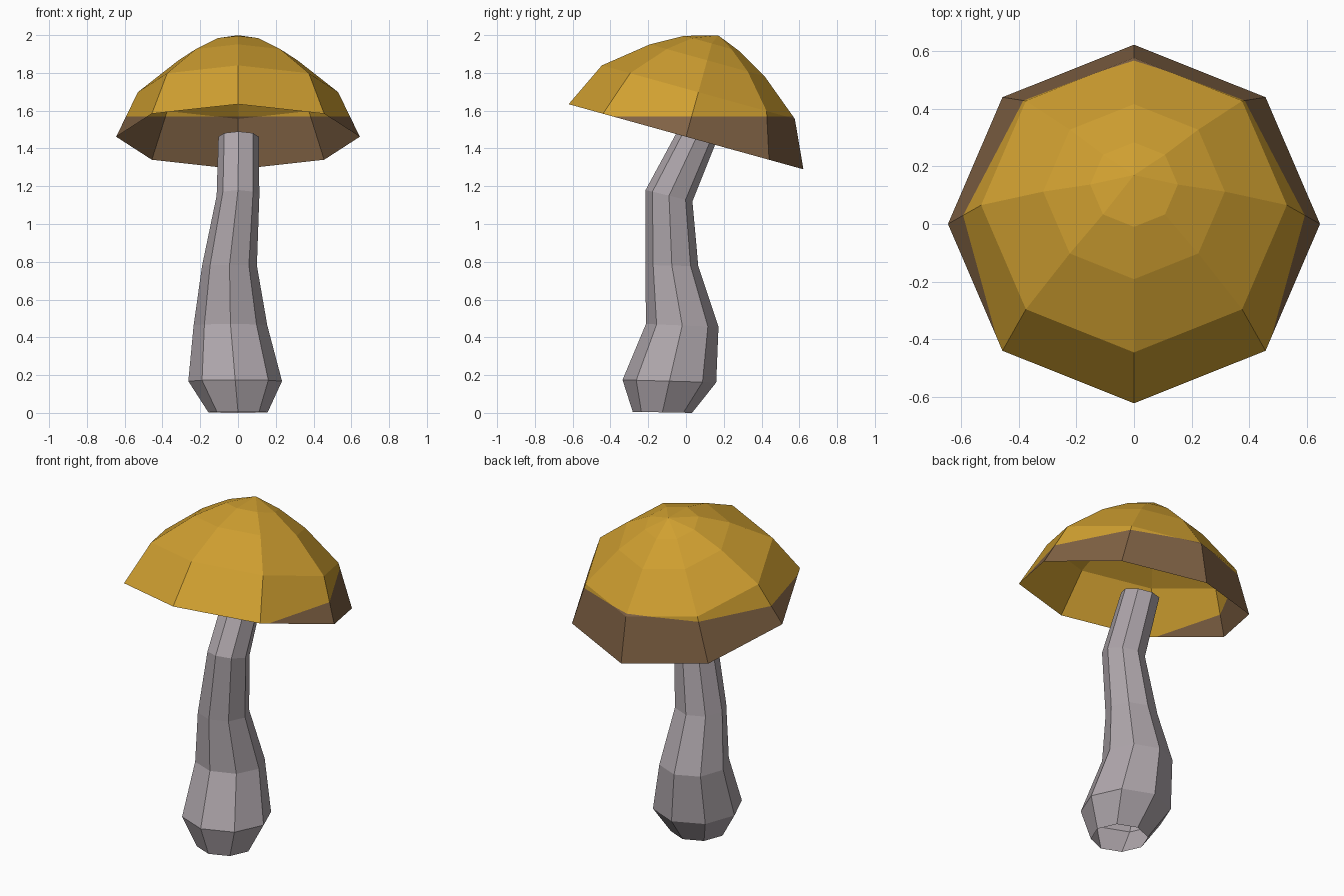
import bpy, bmesh, math
from mathutils import Vector, Matrix

if "Cube" in bpy.data.objects:
    bpy.data.objects.remove(bpy.data.objects["Cube"])

SIDES = 8


def material(name, rgb):
    m = bpy.data.materials.new(name)
    m.diffuse_color = (*rgb, 1)
    m.use_nodes = True
    m.node_tree.nodes["Principled BSDF"].inputs["Base Color"].default_value = m.diffuse_color
    return m


gold = material("gold", (0.63, 0.35, 0.03))
brown = material("brown", (0.216, 0.122, 0.058))
grey = material("warm grey", (0.43, 0.386, 0.413))


def ring(bm, cx, cy, cz, rx, ry, dz=0.0):
    """Octagon with corners on the axes; dz is how far its back dips."""
    out = []
    for i in range(SIDES):
        a = 2 * math.pi * i / SIDES
        s = math.sin(a)
        out.append(bm.verts.new((cx + rx * math.cos(a), cy + ry * s, cz - dz * s)))
    return out


def bridge(bm, low, high):
    for i in range(SIDES):
        j = (i + 1) % SIDES
        bm.faces.new((low[i], low[j], high[j], high[i]))


def finish(bm, name, mats):
    me = bpy.data.meshes.new(name)
    bm.to_mesh(me)
    bm.free()
    for m in mats:
        me.materials.append(m)
    ob = bpy.data.objects.new(name, me)
    bpy.context.collection.objects.link(ob)
    return ob


# Stem: bent open tube, (x, y, z, radius x, radius y, dip)
stem_rings = [
    (0.0, -0.125, 0.003, 0.157, 0.157, 0.003),
    (-0.015, -0.088, 0.168, 0.248, 0.248, 0.007),
    (-0.04, -0.02, 0.463, 0.195, 0.192, 0.008),
    (-0.045, -0.075, 0.78, 0.145, 0.14, 0.003),
    (0.0, -0.09, 1.15, 0.113, 0.124, 0.03),
    (0.003, 0.057, 1.462, 0.107, 0.103, 0.028),
]
bm = bmesh.new()
rings = [ring(bm, *r) for r in stem_rings]
for low, high in zip(rings, rings[1:]):
    bridge(bm, low, high)
finish(bm, "stem", [grey])

# Cap: hollow faceted dome, tilted down towards the back
bm = bmesh.new()
cap_profile = [(0.645, 0.0), (0.53, 0.245), (0.315, 0.42), (0.152, 0.512)]
rings = [ring(bm, 0, 0, h, r, r) for r, h in cap_profile]
for low, high in zip(rings, rings[1:]):
    bridge(bm, low, high)
apex = bm.verts.new((0, 0.02, 0.563))
for i in range(SIDES):
    bm.faces.new((rings[-1][i], rings[-1][(i + 1) % SIDES], apex))
tilt = Matrix.Translation((0, 0, 1.462)) @ Matrix.Rotation(math.radians(-15.5), 4, 'X')
bm.transform(tilt)

# Brown below a level line, gold above
LINE = 1.57
bmesh.ops.bisect_plane(bm, geom=bm.verts[:] + bm.edges[:] + bm.faces[:],
                       plane_co=Vector((0, 0, LINE)), plane_no=Vector((0, 0, 1)))
for f in bm.faces:
    f.material_index = 1 if f.calc_center_median().z < LINE else 0
finish(bm, "cap", [gold, brown])
